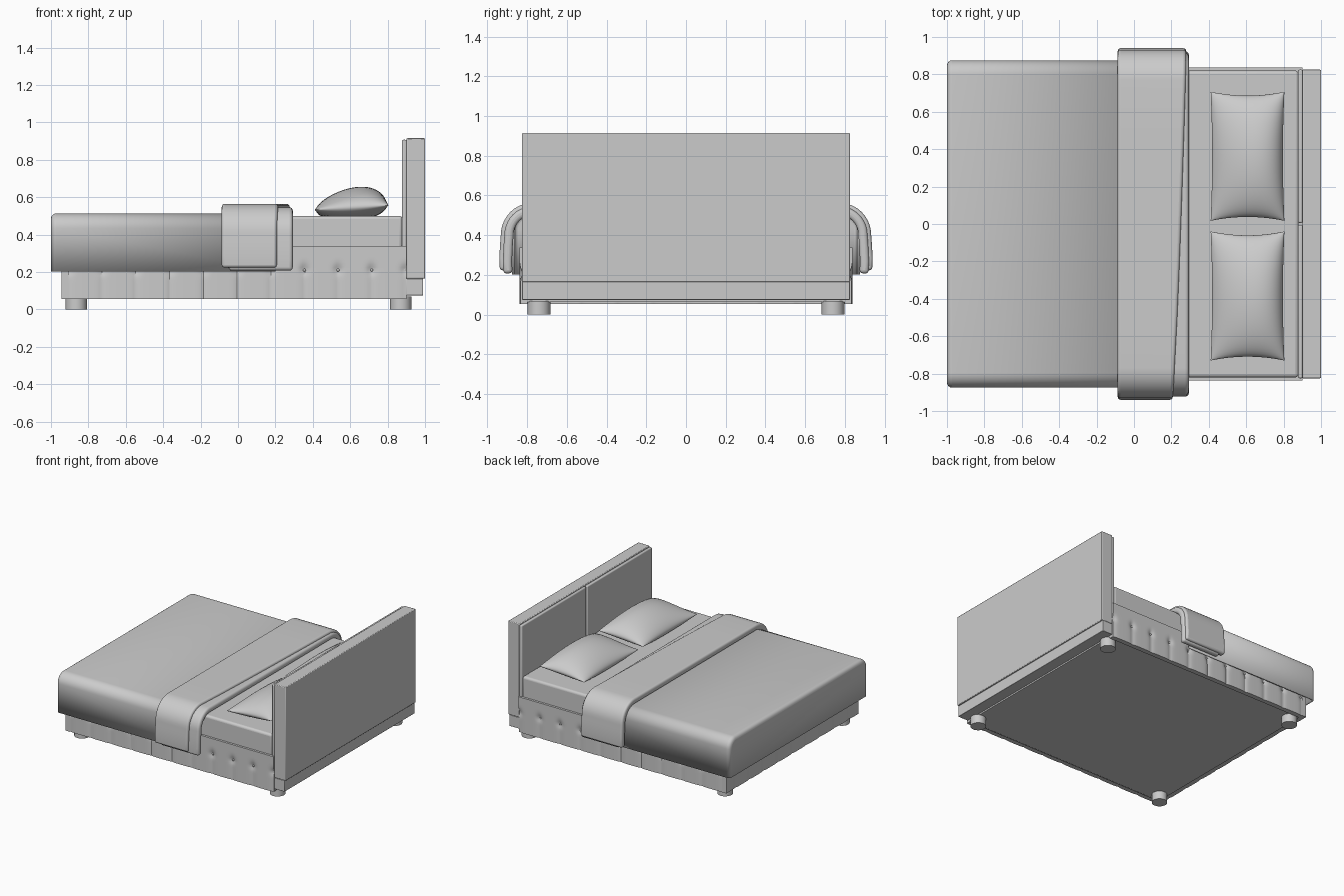
import bpy, bmesh, math
from mathutils import Vector

if "Cube" in bpy.data.objects:
    bpy.data.objects.remove(bpy.data.objects["Cube"])


def finish(bm, name, bevel=0, segs=3, angle=35):
    bmesh.ops.recalc_face_normals(bm, faces=bm.faces)
    me = bpy.data.meshes.new(name)
    bm.to_mesh(me)
    bm.free()
    ob = bpy.data.objects.new(name, me)
    bpy.context.collection.objects.link(ob)
    if bevel:
        m = ob.modifiers.new("bevel", 'BEVEL')
        m.width, m.segments = bevel, segs
        m.limit_method, m.angle_limit = 'ANGLE', math.radians(40)
    bpy.ops.object.select_all(action='DESELECT')
    bpy.context.view_layer.objects.active = ob
    ob.select_set(True)
    bpy.ops.object.shade_smooth_by_angle(angle=math.radians(angle))
    return ob


def cube(lo, hi):
    bm = bmesh.new()
    bmesh.ops.create_cube(bm, size=1)
    for v in bm.verts:
        v.co = Vector(lo[i] + (v.co[i] + 0.5) * (hi[i] - lo[i]) for i in range(3))
    return bm


def box(name, lo, hi, bevel=0.0, segs=2):
    return finish(cube(lo, hi), name, bevel, segs)


# Headboard: slab, plinth and two upholstered panels
box("headboard", (0.90, -0.825, 0.165), (1.0, 0.825, 0.915), 0.005)
box("headboard_plinth", (0.90, -0.825, 0.075), (0.99, 0.825, 0.165), 0.003)
for s, side in ((-1, "front"), (1, "back")):
    a, b = sorted((s * 0.006, s * 0.825))
    box(f"headboard_panel_{side}", (0.877, a, 0.2), (0.902, b, 0.907), 0.008, 3)

# Feet
for x in (-0.865, 0.87):
    for y in (-0.74, 0.74):
        bm = bmesh.new()
        bmesh.ops.create_cone(bm, cap_ends=True, segments=32, radius1=0.057,
                              radius2=0.057, depth=0.07)
        bmesh.ops.translate(bm, verts=bm.verts, vec=(x, y, 0.035))
        finish(bm, "foot")

# Base core and mattress
box("base_core", (-0.92, -0.81, 0.065), (0.90, 0.81, 0.335))
box("mattress", (-0.93, -0.82, 0.32), (0.88, 0.82, 0.50), 0.018, 4)


# Tufted upholstery panels around the base
def tufted(name, s0, s1, place, first):
    z0, z1, pitch = 0.055, 0.338, 0.18
    ns, nz = int((s1 - s0) / 0.012), 20
    bm = bmesh.new()
    rows = []
    for i in range(-1, ns + 2):
        row = []
        for j in range(-1, nz + 2):
            s = s0 + (s1 - s0) * min(max(i, 0), ns) / ns
            z = z0 + (z1 - z0) * min(max(j, 0), nz) / nz
            c = abs((s - first + pitch / 2) % pitch - pitch / 2)
            fade = 1 if z < 0.21 else max(0, 1 - (z - 0.21) / 0.06)
            d = 0.008 * math.exp(-c / 0.015) * fade
            d += 0.010 * math.exp(-(c * c + (z - 0.21) ** 2) / 0.0005)
            if i in (-1, ns + 1) or j in (-1, nz + 1):
                d = 0.04
            row.append(bm.verts.new(place(s, z, d)))
        rows.append(row)
    for r, q in zip(rows, rows[1:]):
        for j in range(len(r) - 1):
            bm.faces.new((r[j], q[j], q[j + 1], r[j + 1]))
    # buttons
    s = first + math.ceil((s0 + 0.03 - first) / pitch) * pitch
    while s < s1 - 0.03:
        new = bmesh.ops.create_uvsphere(bm, u_segments=10, v_segments=6, radius=0.008)
        bmesh.ops.translate(bm, verts=new["verts"], vec=place(s, 0.21, 0.014))
        s += pitch
    finish(bm, name)


tufted("base_side_front", -0.945, 0.90, lambda s, z, d: (s, -0.838 + d, z), 0.355)
tufted("base_side_back", -0.945, 0.90, lambda s, z, d: (s, 0.838 - d, z), 0.355)
tufted("base_foot_end", -0.838, 0.838, lambda s, z, d: (-0.945 + d, s, z), 0.0)

# Blanket: open shell draped over both sides and the foot end
bm = cube((-1.0, -0.875, 0.203), (0.2, 0.875, 0.513))
long_edges = [e for e in bm.edges
              if all(v.co.z > 0.5 for v in e.verts)
              and abs(e.verts[0].co.x - e.verts[1].co.x) > 0.5]
bmesh.ops.bevel(bm, geom=long_edges, offset=0.08, segments=10, profile=0.5, affect='EDGES')
bmesh.ops.recalc_face_normals(bm, faces=bm.faces)
gone = [f for f in bm.faces if f.normal.z < -0.9 or f.normal.x > 0.9]
bmesh.ops.delete(bm, geom=gone, context='FACES')
blanket = finish(bm, "blanket", 0.028, 4)
solid = blanket.modifiers.new("thickness", 'SOLIDIFY')
solid.thickness, solid.offset = 0.015, -1


# Folded-over band: rectangular section swept over the bed
def drape(name, x0, x1, t0, t1, bottom, bevel):
    """x1(k) gives the head-side edge for k from 0 (front) to 1 (back)."""
    y, top, r = 0.88, 0.512, 0.11
    half = [(y + 0.005, bottom), (y + 0.008, bottom + 0.06), (y + 0.004, 0.35)]
    half += [(y - r + r * math.cos(a), top - r + r * math.sin(a))
             for a in (math.pi / 2 * i / 10 for i in range(11))]
    half += [(0.5, top), (0.25, top)]
    path = [Vector((-p, q)) for p, q in half] + [Vector((0, top))]
    path += [Vector(p) for p in reversed(half)]
    bm = bmesh.new()
    rings = []
    for i, p in enumerate(path):
        t = (path[min(i + 1, len(path) - 1)] - path[max(i - 1, 0)]).normalized()
        n = Vector((-t.y, t.x))
        xe = x1((p.x + 0.9) / 1.8)
        ring = []
        for x, o in ((x0, t0), (xe, t0), (xe, t1), (x0, t1)):
            q = p + n * o
            ring.append(bm.verts.new((x, q.x, q.y)))
        rings.append(ring)
    for a, b in zip(rings, rings[1:]):
        for j in range(4):
            k = (j + 1) % 4
            bm.faces.new((a[j], a[k], b[k], b[j]))
    bm.faces.new(rings[0])
    bm.faces.new(rings[-1])
    finish(bm, name, bevel, 4)


drape("fold_lower", -0.05, lambda k: 0.293, -0.012, 0.034, 0.208, 0.018)
drape("fold_upper", -0.087, lambda k: 0.205 + 0.075 * k ** 0.7 if k > 0 else 0.205,
      0.004, 0.052, 0.225, 0.016)


# Pillows: two puffed sheets sharing a seam with pinched corners
def pillow(name, cy):
    n = 28
    bm = bmesh.new()
    for sign in (1, -1):
        g = []
        for i in range(n + 1):
            u = -math.cos(math.pi * i / n)
            row = []
            for j in range(n + 1):
                v = -math.cos(math.pi * j / n)
                puff = max(0, (1 - u * u) * (1 - v * v))
                x = 0.607 + 0.197 * u * (1 - 0.04 * (1 - v * v))
                y = cy + 0.345 * v * (1 - 0.06 * (1 - u * u))
                seam = 0.545 + 0.012 * u
                z = seam + (0.105 * (1 + 0.25 * u) * puff ** 0.55 if sign > 0
                            else -0.075 * puff ** 0.5)
                row.append(bm.verts.new((x, y, max(z, 0.499))))
            g.append(row)
        for r, q in zip(g, g[1:]):
            for j in range(n):
                bm.faces.new((r[j], q[j], q[j + 1], r[j + 1]))
    bmesh.ops.remove_doubles(bm, verts=bm.verts, dist=0.0002)
    finish(bm, name, angle=60)


pillow("pillow_back", 0.362)
pillow("pillow_front", -0.385)
